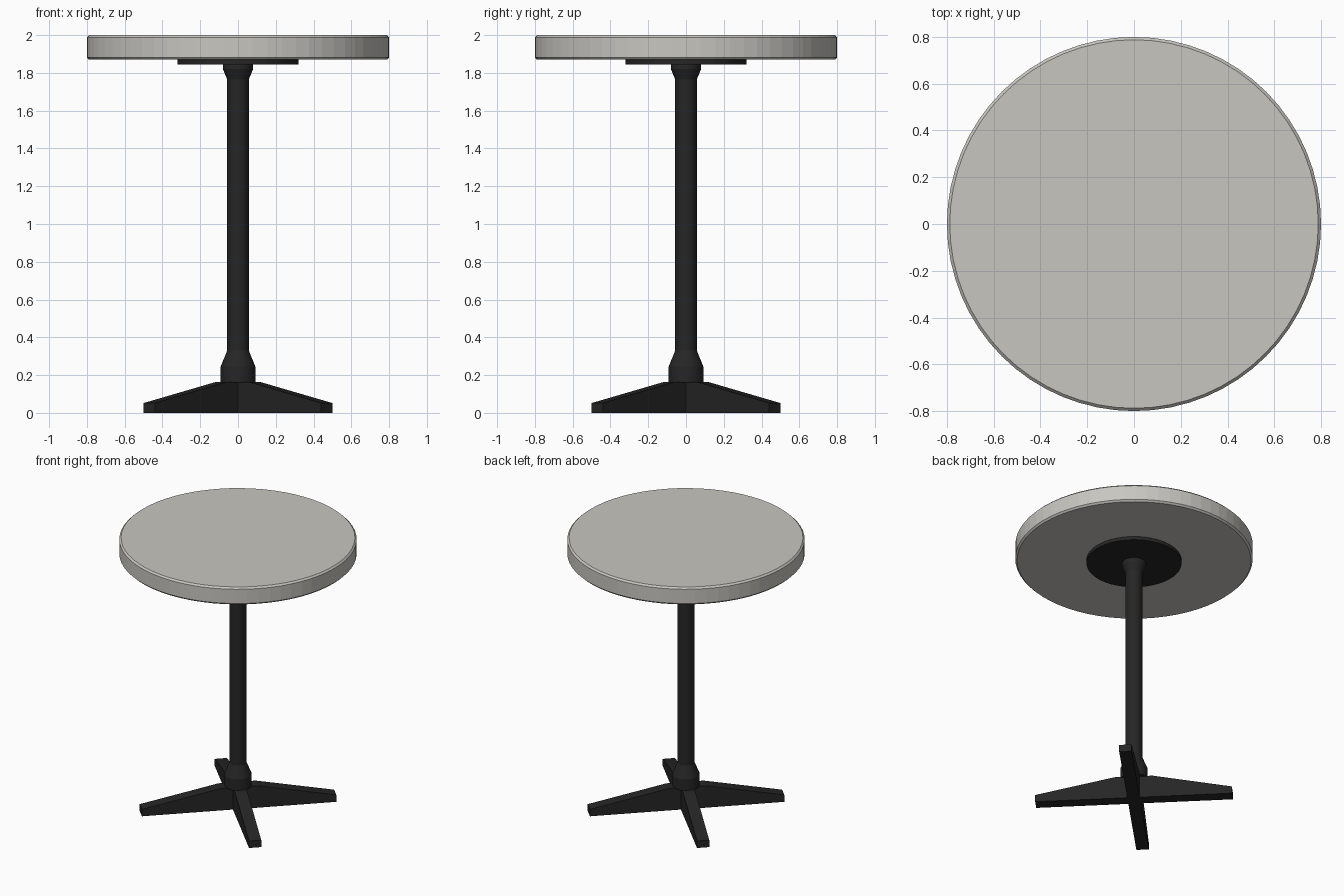
import bpy
import bmesh
from math import pi, cos, sin
from mathutils import Matrix

cube = bpy.data.objects.get("Cube")
if cube:
    bpy.data.objects.remove(cube, do_unlink=True)


def make_material(name, rgb):
    mat = bpy.data.materials.new(name)
    mat.use_nodes = True
    mat.diffuse_color = (*rgb, 1)
    bsdf = next(n for n in mat.node_tree.nodes if n.type == 'BSDF_PRINCIPLED')
    bsdf.inputs["Base Color"].default_value = (*rgb, 1)
    bsdf.inputs["Roughness"].default_value = 0.6
    return mat


stone = make_material("warm grey", (0.58, 0.565, 0.53))
metal = make_material("black metal", (0.019, 0.019, 0.019))


def finish(name, bm, mat):
    bmesh.ops.recalc_face_normals(bm, faces=bm.faces)
    mesh = bpy.data.meshes.new(name)
    bm.to_mesh(mesh)
    bm.free()
    mesh.materials.append(mat)
    obj = bpy.data.objects.new(name, mesh)
    bpy.context.collection.objects.link(obj)
    return obj


def lathe(name, profile, sides, mat):
    """Turn (radius, height) points around z and cap both ends."""
    bm = bmesh.new()
    angles = [2 * pi * i / sides for i in range(sides)]
    rings = [[bm.verts.new((r * cos(a), r * sin(a), z)) for a in angles]
             for r, z in profile]
    for low, high in zip(rings, rings[1:]):
        for i in range(sides):
            j = (i + 1) % sides
            bm.faces.new((low[i], low[j], high[j], high[i]))
    bm.faces.new(rings[0][::-1])
    bm.faces.new(rings[-1])
    return finish(name, bm, mat)


# Round top with softened rims
R, bevel, under, top = 0.8, 0.012, 1.87, 2.0
lathe("table_top", [(R - bevel, under), (R, under + bevel),
                    (R, top - bevel), (R - bevel, top)], 64, stone)

# Mounting plate below the top
lathe("mounting_plate", [(0.32, 1.845), (0.32, under)], 64, metal)

# Column with a flared collar at each end
lathe("column", [(0.092, 0.16), (0.092, 0.245), (0.057, 0.33),
                 (0.057, 1.765), (0.08, 1.82), (0.08, 1.845)], 32, metal)

# Four tapered feet, mitred together at the centre
w, hub, tip, high, low = 0.042, 0.128, 0.665, 0.163, 0.052
bm = bmesh.new()
for k in range(4):
    turn = Matrix.Rotation(pi / 4 + k * pi / 2, 4, 'Z')

    def face(*points):
        bm.faces.new([bm.verts.new(turn @ Matrix.Translation(p).translation)
                      for p in points])

    face((0, 0, 0), (w, w, 0), (tip, w, 0), (tip, -w, 0), (w, -w, 0))
    face((0, 0, high), (w, -w, high), (hub, -w, high), (hub, w, high), (w, w, high))
    face((hub, -w, high), (tip, -w, low), (tip, w, low), (hub, w, high))
    face((tip, -w, 0), (tip, w, 0), (tip, w, low), (tip, -w, low))
    for s in (-w, w):
        face((w, s, 0), (tip, s, 0), (tip, s, low), (hub, s, high), (w, s, high))
bmesh.ops.remove_doubles(bm, verts=bm.verts, dist=0.0001)
finish("cross_base", bm, metal)
